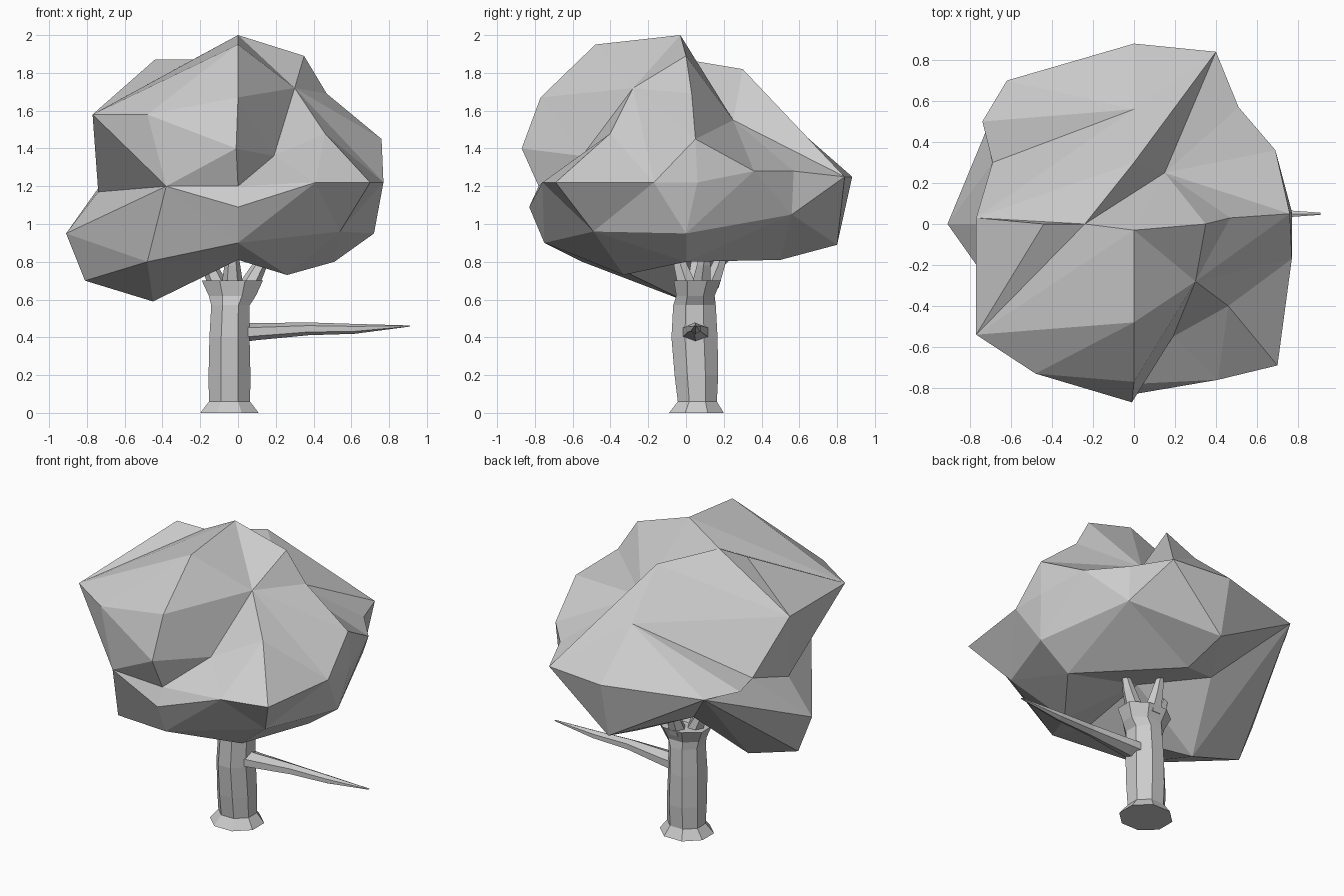
import bpy, bmesh, math
from mathutils import Vector

if "Cube" in bpy.data.objects:
    bpy.data.objects.remove(bpy.data.objects["Cube"])


def make_object(name, bm):
    bmesh.ops.recalc_face_normals(bm, faces=bm.faces)
    mesh = bpy.data.meshes.new(name)
    bm.to_mesh(mesh)
    bm.free()
    obj = bpy.data.objects.new(name, mesh)
    bpy.context.collection.objects.link(obj)
    return obj


def tube(name, path, sides, axis):
    """Tapered faceted tube; path rows are (x, y, z, radius_a, radius_b)."""
    bm = bmesh.new()
    axis = Vector(axis).normalized()
    u = Vector((0, 1, 0))
    v = axis.cross(u)
    rings = []
    for x, y, z, ra, rb in path:
        ring = []
        for i in range(sides):
            a = 2 * math.pi * (i + 0.5) / sides
            ring.append(bm.verts.new(Vector((x, y, z)) + u * ra * math.cos(a) + v * rb * math.sin(a)))
        rings.append(ring)
    for lo, hi in zip(rings, rings[1:]):
        for i in range(sides):
            j = (i + 1) % sides
            bm.faces.new((lo[i], lo[j], hi[j], hi[i]))
    bm.faces.new(rings[0])
    bm.faces.new(rings[-1])
    return make_object(name, bm)


def crosses(p, q, r, s):
    """True where arcs pq and rs cross on the unit sphere."""
    n, m = p.cross(q), r.cross(s)
    return n.dot(r) * n.dot(s) < -1e-9 and m.dot(p) * m.dot(q) < -1e-9 and (p + q).dot(r + s) > 0


def force_crease(bm, a, b):
    """Flip edges until vertices a and b share an edge."""
    for _ in range(30):
        if bm.edges.get((a, b)):
            return
        for e in list(bm.edges):
            p, q = e.verts
            if len(e.link_faces) != 2 or not crosses(p.co, q.co, a.co, b.co):
                continue
            r, s = [next(v for v in f.verts if v not in e.verts) for f in e.link_faces]
            if not crosses(p.co, q.co, r.co, s.co):
                continue
            if crosses(r.co, s.co, a.co, b.co) and a not in (r, s) and b not in (r, s) and _ < 4:
                continue
            if bmesh.utils.edge_rotate(e, True):
                break


def faceted_crown(name, points, creases, centre):
    """Star-shaped shell: hull the directions, set the creases, restore the points."""
    bm = bmesh.new()
    home, at = {}, {}
    for p in points:
        vert = bm.verts.new((Vector(p) - centre).normalized())
        home[vert], at[p] = Vector(p), vert
    bmesh.ops.convex_hull(bm, input=bm.verts)
    for hub, ends in creases:
        for end in ends:
            force_crease(bm, at[hub], at[end])
    for vert, p in home.items():
        vert.co = p
    return make_object(name, bm)


# Trunk with flared foot and flared fork
tube("trunk", [(-0.045, 0.055, 0.00, 0.157, 0.167), (-0.045, 0.06, 0.06, 0.112, 0.118),
               (-0.045, 0.055, 0.20, 0.125, 0.120), (-0.045, 0.045, 0.40, 0.132, 0.115),
               (-0.04, 0.045, 0.57, 0.122, 0.110), (-0.03, 0.05, 0.62, 0.110, 0.135),
               (-0.03, 0.06, 0.70, 0.135, 0.175)], 8, (0, 0, 1))

# Side limb
tube("side_limb", [(0.00, 0.05, 0.425, 0.08, 0.052), (0.10, 0.05, 0.43, 0.07, 0.045),
                   (0.37, 0.045, 0.445, 0.04, 0.034), (0.62, 0.05, 0.445, 0.03, 0.026),
                   (0.91, 0.05, 0.46, 0.006, 0.003)], 6, (1, 0, 0))

# Fork branches running up into the crown
for i, (dx, dy) in enumerate([(-0.11, 0.0), (0.13, 0.03), (0.0, -0.08), (0.0, 0.10)]):
    tube(f"fork_branch_{i + 1}",
         [(-0.03 + dx * 0.6, 0.06 + dy * 0.6, 0.66, 0.06, 0.06),
          (-0.03 + dx * 1.1, 0.06 + dy * 1.1, 0.78, 0.042, 0.042),
          (-0.03 + dx * 1.5, 0.06 + dy * 1.5, 0.90, 0.02, 0.02)], 6, (0, 0, 1))

# Leaf crown: main corners
peak, brow = (0, -0.03, 2.0), (0, -0.48, 1.95)
left_shoulder, left_rear = (-0.77, -0.54, 1.58), (-0.77, 0.03, 1.58)
ridge_a, ridge_b = (-0.24, 0, 1.87), (-0.44, 0, 1.87)
right_shoulder, right_mid = (0.30, -0.28, 1.72), (0.46, -0.40, 1.48)
right_edge, right_out = (0.76, 0.05, 1.45), (0.77, 0.06, 1.22)
right_ridge, notch = (0.47, 0.03, 1.69), (0.15, 0.25, 1.55)
rear_step, rear_hub = (0, 0.30, 1.82), (0, 0.56, 1.53)
nose, lip = (0, -0.77, 1.67), (-0.01, -0.87, 1.40)
left_front, left_waist = (-0.38, -0.75, 1.20), (-0.74, 0, 1.17)
left_out, left_base = (-0.91, 0, 0.95), (-0.48, -0.55, 0.80)
rear_left, rear_tip = (-0.62, 0.70, 1.25), (0, 0.88, 1.25)
rear_cut, left_drop = (-0.69, 0.30, 1.26), (-0.45, 0, 0.59)
side_low, hollow = (0.77, -0.17, 1.22), (-0.30, 0.35, 0.92)
rear_base, left_foot, brow_left = (0, 0.80, 0.89), (-0.81, 0, 0.70), (-0.48, -0.73, 1.58)

corners = [peak, brow, left_shoulder, left_rear, ridge_a, ridge_b, right_shoulder, right_mid,
           right_edge, right_out, right_ridge, notch, rear_step, rear_hub, nose, lip, left_front,
           left_waist, left_out, left_base, rear_left, rear_tip, rear_cut, left_drop, side_low,
           hollow, rear_base, left_foot, brow_left]
others = [(0.35, 0, 1.89), (0.19, -0.55, 1.36), (0, -0.78, 1.20), (0.41, -0.76, 1.22),
          (0.70, -0.69, 1.22), (0, -0.83, 1.09), (0.72, 0, 0.95), (0.69, 0.36, 1.28),
          (0.51, 0.57, 1.28), (0.51, 0.56, 1.05), (0.40, 0.84, 1.25), (-0.74, 0.50, 1.26),
          (0, 0.50, 0.81), (0.51, 0, 0.80), (0.26, -0.33, 0.73), (0, -0.75, 0.90),
          (0, -0.45, 0.81), (0.54, -0.49, 0.96), (0, 0.03, 0.90)]

# Creases that give the crown its stepped facets
creases = [(left_shoulder, [brow, peak, ridge_a, ridge_b]),
           (brow_left, [brow, nose, lip, left_front]),
           (left_front, [lip, left_waist, left_out]),
           (right_shoulder, [right_mid, right_edge, right_ridge]),
           (right_mid, [right_edge, side_low]), (notch, [right_edge, ridge_a]),
           (rear_hub, [ridge_a, ridge_b, left_rear, rear_cut, rear_left, rear_tip]),
           (hollow, [rear_left, rear_base, left_drop]),
           (rear_left, [left_drop])]
faceted_crown("leaf_crown", corners + others, creases, Vector((-0.02, 0, 1.25)))
